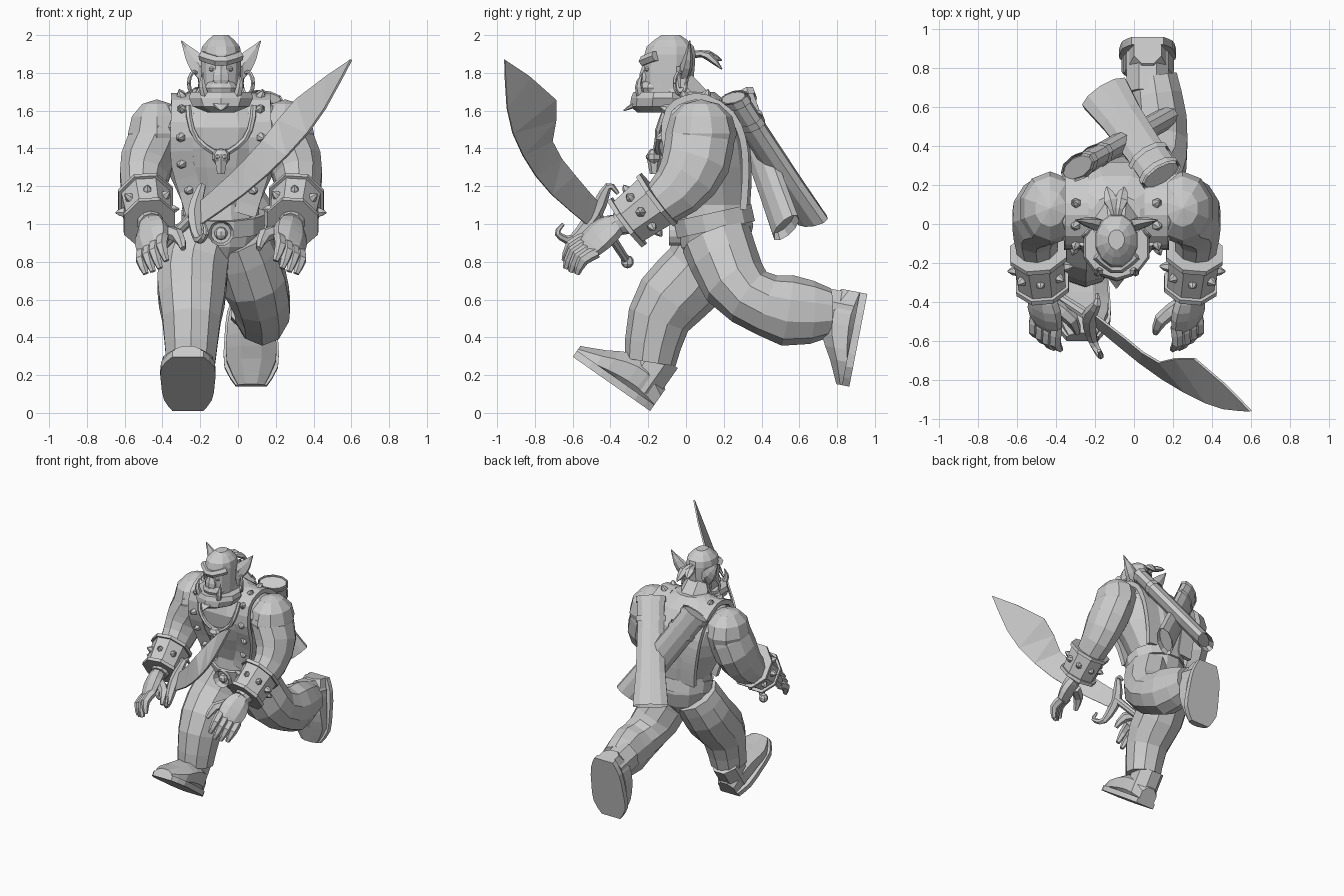
import bpy, bmesh, math
from mathutils import Vector
from mathutils.bvhtree import BVHTree

cube = bpy.data.objects.get("Cube")
if cube:
    bpy.data.objects.remove(cube)

GREY = (.6, .6, .6, 1)
grey = bpy.data.materials.new("plain grey")
grey.use_nodes = True
grey.diffuse_color = GREY
grey.node_tree.nodes["Principled BSDF"].inputs["Base Color"].default_value = GREY
MIDDLE = -.09  # x of the body's mirror plane
RIGHT, FORWARD, UP = Vector((1, 0, 0)), Vector((0, -1, 0)), Vector((0, 0, 1))


def finish(bm, name, pair=False):
    """Turn a bmesh into an object on the mid-plane, mirrored for paired parts."""
    bmesh.ops.recalc_face_normals(bm, faces=bm.faces)
    mesh = bpy.data.meshes.new(name)
    bm.to_mesh(mesh)
    bm.free()
    mesh.materials.append(grey)
    part = bpy.data.objects.new(name, mesh)
    part.location.x = MIDDLE
    bpy.context.collection.objects.link(part)
    if pair:
        mirror = part.modifiers.new("mirror", "MIRROR")
        mirror.use_mirror_merge = False
    return part


def sample(keys, t):
    """Smooth curve through evenly spaced numbers or vectors."""
    last = len(keys) - 1
    if last == 0:
        return keys[0]
    i = min(int(t * last + 1e-6), last - 1)
    f = t * last - i
    a, b, c, d = (keys[max(0, min(last, i + k))] for k in (-1, 0, 1, 2))
    return b + ((c - a) + ((a * 2 - b * 5 + c * 4 - d) + (b * 3 - a - c * 3 + d) * f) * f) * f / 2


def tube(name, path, widths, depths=None, rings=6, sides=8, ref=RIGHT, axis=None, pair=False, hollow=False):
    """Loft rings along a smooth path; widths run along ref, depths across it."""
    path = [Vector(p) for p in path]
    centres = [sample(path, i / (rings - 1)) for i in range(rings)]
    bm = bmesh.new()
    loops = []
    for i, centre in enumerate(centres):
        t = i / (rings - 1)
        along = axis or centres[min(i + 1, rings - 1)] - centres[max(i - 1, 0)]
        along = along.normalized()
        across = (ref - along * ref.dot(along)).normalized()
        other = along.cross(across)
        fit = 1 / math.cos(math.pi / sides)
        w = max(sample(widths, t), .003) * fit
        d = max(sample(depths or widths, t), .003) * fit
        turns = [(k + .5) * math.tau / sides for k in range(sides)]
        loops.append([bm.verts.new(centre + across * w * math.cos(q) + other * d * math.sin(q)) for q in turns])
    for low, high in zip(loops, loops[1:]):
        for k in range(sides):
            n = (k + 1) % sides
            bm.faces.new((low[k], low[n], high[n], high[k]))
    caps = [bm.faces.new(loops[0]), bm.faces.new(loops[-1])]
    if hollow:
        bmesh.ops.recalc_face_normals(bm, faces=bm.faces)
        bmesh.ops.inset_individual(bm, faces=caps, thickness=.015, depth=-.04)
    return finish(bm, name, pair)


def ball(name, centre, size, sides=10, pair=False):
    bm = bmesh.new()
    bmesh.ops.create_uvsphere(bm, u_segments=sides, v_segments=sides * 2 // 3, radius=1)
    bmesh.ops.scale(bm, vec=size, verts=bm.verts)
    bmesh.ops.translate(bm, vec=centre, verts=bm.verts)
    return finish(bm, name, pair)


def spike(name, base, out, height):
    ref = RIGHT if abs(out.x) < .7 else UP
    tube(name, [base, base + out * height], [.024, .018, 0], rings=3, sides=6, ref=ref, pair=True)


# Torso with pelvis, neck, belt and buckle
torso = tube("torso", [(0, .15, .8), (0, .15, 1.1), (0, .1, 1.4), (0, .05, 1.7)],
             [.1, .2, .2, .27, .33, .35, .12], [.12, .2, .19, .22, .24, .22, .1],
             rings=10, sides=12, axis=UP)
bm = bmesh.new()
bm.from_mesh(torso.data)
torso_tree = BVHTree.FromBMesh(bm)
bm.free()


def on_torso(start, direction):
    """Point and outward normal where a ray meets the torso."""
    point, normal = torso_tree.ray_cast(Vector(start), direction)[:2]
    return point, normal if normal.dot(direction) < 0 else -normal


tube("neck", [(0, .1, 1.5), (0, -.1, 1.8)], [.15, .09])
tube("belt", [(.01, .16, .97), (.01, .14, 1.06)], [.22], [.21], rings=2, sides=12)
tube("belt_buckle", [(0, 0, .95), (0, -.09, .95)], [.065], rings=2, sides=12, hollow=True)
ball("buckle_boss", (0, -.06, .95), (.035, .03, .035), 8)

# Studded harness straps over both shoulders
steps = [i / 4 for i in range(5)]
hits = [on_torso((sample([.12, .2, .2], t), -2, 1.05 + t * .55), -FORWARD) for t in steps]
hits += [on_torso((.2, y, 3), -UP) for y in (0, .1)]
hits += [on_torso((sample([.2, .14], t), 2, 1.58 - t / 2), FORWARD) for t in steps]
tube("harness_straps", [p + n * .01 for p, n in hits], [.06], [.018], rings=2 * len(hits) - 1, sides=4, pair=True)
for p, n in hits[1:8]:
    spike("strap_studs", p + n * .02, n, .04)

# Necklace with skull pendant
chain = []
for i in range(13):
    turn = math.pi * i / 12
    p, n = on_torso((.17 * math.cos(turn), -2, 1.62 - .24 * math.sin(turn)), -FORWARD)
    chain.append(p + n * .015)
tube("necklace", chain, [.014], rings=13, sides=6, ref=UP - FORWARD)
pendant = chain[6] + FORWARD * .02 - UP * .02
ball("skull_cranium", pendant, (.05, .04, .045), 8)
tube("skull_jaw", [pendant - UP * .09, pendant], [.02, .035], rings=3, sides=6)
ball("skull_brows", pendant + Vector((.02, -.035, 0)), (.015, .01, .013), 6, pair=True)

# Head, jaw and face
tube("head", [(0, -.1, 1.6), (0, -.08, 2)], [.09, .1, .105, .107, .1, .04], [.11, .13, .13, .135, .125, .05],
     rings=11, sides=12, axis=UP)
tube("lower_jaw", [(0, -.13, 1.59), (0, -.12, 1.7)], [.07, .15, .17, .16], [.12, .16, .16, .15],
     rings=4, sides=10, axis=UP)
tube("chin_tuft", [(0, -.24, 1.65), (0, -.33, 1.6)], [.07, 0], [.025, 0], rings=3, sides=6)
tube("brow_ridge", [(-.1, -.16, 1.89), (0, -.23, 1.86), (.1, -.16, 1.89)], [.025], sides=6, ref=UP)
tube("nose", [(0, -.2, 1.86), (0, -.22, 1.74)], [.02, .025, .045, .03], [.02, .025, .03, .02], sides=6)
ball("muzzle", (0, -.18, 1.72), (.09, .07, .05))
ball("eyes", (.045, -.2, 1.82), (.02, .02, .014), 8, pair=True)
tube("tusks", [(.085, -.24, 1.68), (.1, -.25, 1.74), (.095, -.23, 1.8)], [.02, .016, 0], sides=6, pair=True)
for tip in (-.05, .04):
    tube("topknot_tail", [(0, 0, 1.89), (tip / 2, .1, 1.9), (tip, .19, 1.84 - tip / 2)], [.02, .015, .035, 0],
         [.02, .015, .02, 0], sides=6)

# Ears and earrings
tube("ears", [(.08, -.01, 1.8), (.14, .01, 1.87), (.21, .02, 1.97)], [.05, .045, 0], [.03, .024, 0],
     sides=6, ref=RIGHT - UP / 2, pair=True)
tube("ear_lobes", [(.1, -.01, 1.83), (.11, -.02, 1.72)], [.02, .01], [.04, .015], rings=3, sides=6, pair=True)
hoop = [Vector((.14, -.03, 1.745)) + (RIGHT + FORWARD) * .03 * math.cos(t * math.tau) + UP * .06 * math.sin(t * math.tau)
        for t in (i / 12 for i in range(13))]
tube("earrings", hoop, [.009], rings=13, sides=6, ref=RIGHT - FORWARD, pair=True)

# Arms
ball("shoulders", (.34, .08, 1.48), (.16, .19, .18), pair=True)
tube("arms", [(.33, .08, 1.5), (.4, .04, 1.3), (.41, -.1, 1.13), (.37, -.36, 1)],
     [.13, .14, .12, .1, .06], [.17, .175, .15, .11, .06], rings=8, sides=10, pair=True)

# Spiked wrist cuffs
cuff_back, cuff_front = Vector((.4, -.15, 1.13)), Vector((.38, -.31, 1.01))
cuff_axis = (cuff_front - cuff_back).normalized()
tube("wrist_cuffs", [cuff_back, cuff_front], [.13, .12], [.15, .13], rings=2, pair=True)
for end, size in ((cuff_back, .145), (cuff_front, .135)):
    tube("cuff_rims", [end - cuff_axis * .01, end + cuff_axis * .015], [size], [size * 1.13], rings=2, pair=True)
side = (RIGHT - cuff_axis * RIGHT.dot(cuff_axis)).normalized()
for i in range(8):
    turn = i * math.tau / 8
    out = side * math.cos(turn) + cuff_axis.cross(side) * math.sin(turn)
    spike("cuff_spikes", cuff_back.lerp(cuff_front, .5) + out * .125, out, .045)

# Hands, rolled so the thumb side leads
roll = Vector((.75, .4, -.53))
tube("palms", [(.375, -.36, 1), (.37, -.44, .95), (.36, -.53, .87)], [.06, .09, .1, .085], [.05, .05, .045, .03],
     ref=roll, pair=True)
for i in range(4):
    knuckle = Vector((.36, -.5, .89)) + roll * (i - 1.5) * .048
    length = 1 - abs(i - 1.2) * .1
    bend, tip = (knuckle + Vector(d) * length for d in ((.01, -.09, -.05), (-.02, -.13, -.14)))
    tube("fingers", [knuckle, bend, tip], [.028, .028, .014], rings=5, sides=6, pair=True)
tube("thumbs", [(.32, -.42, .96), (.23, -.49, .94), (.2, -.56, .87)], [.035, .032, .014], rings=5, sides=6, ref=UP,
     pair=True)

# Trouser legs, one forward and one trailing
tube("front_leg", [(-.1, .15, .93), (-.15, .05, .74), (-.155, -.13, .53), (-.16, -.19, .27)],
     [.16, .18, .18, .15, .13], [.17, .175, .185, .155, .13], rings=8, sides=10)
tube("back_leg", [(.09, .16, .92), (.19, .28, .66), (.22, .5, .55), (.19, .76, .53)],
     [.16, .17, .15, .14, .12], [.18, .17, .15, .18, .125], rings=8, sides=10)


# Boots, laid out from the heel along the toe and sole directions
def boot(name, heel, pitch):
    heel = Vector(heel)
    toe = FORWARD * math.cos(pitch) + UP * math.sin(pitch)
    top = UP * math.cos(pitch) - FORWARD * math.sin(pitch)
    widths, heights = [.07, .115, .13, .13, .07], [.07, .11, .1, .065, .035]
    ankle = heel + toe * .125
    tube(name + "_boot_foot", [heel + toe * i / 8 + top * h for i, h in enumerate(heights)], widths, heights,
         rings=9, axis=toe)
    tube(name + "_boot_sole", [heel + top * .02, heel + toe / 2 + top * .02], [w + .012 for w in widths], [.02],
         rings=9, sides=4, axis=toe)
    tube(name + "_boot_shaft", [ankle + top * .06, ankle + top * .27], [.108], [.115], rings=2)


boot("front", (-.175, -.19, .01), math.radians(35))
boot("back", (.16, .96, .63), math.radians(-79))


# Map cases crossed on the back, with hollow mouths
def map_case(name, top, bottom, size, flare):
    top, bottom = Vector(top), Vector(bottom)
    look = {"ref": RIGHT - FORWARD * .6, "sides": 10, "hollow": True}
    tube(name, [top, bottom], [size, size, size * flare], [size * .55], rings=4, **look)
    for start in (0, .18):
        ends = [top.lerp(bottom, start + step) for step in (0, .05)]
        tube(name + "_band", ends, [size * 1.1], [size * .62], rings=2, **look)


map_case("outer_map_case", (.23, .25, 1.67), (-.06, .67, 1.02), .1, 1.3)
map_case("inner_map_case", (-.2, .29, 1.66), (.23, .53, .98), .1, 1.1)

# Curved sword in the right hand
spine = [(-.13, -.45, 1.1), (.05, -.59, 1.26), (.22, -.71, 1.44), (.4, -.69, 1.66), (.69, -.96, 1.87)]
edge = [(-.1, -.53, 1), (.2, -.77, 1.22), (.49, -.93, 1.52), (.69, -.96, 1.87)]
bm = bmesh.new()
rows = [[bm.verts.new(sample([Vector(p) for p in line], i / 8)) for i in range(9)] for line in (spine, edge)]
for i in range(8):
    a, b, c, d = rows[0][i], rows[0][i + 1], rows[1][i + 1], rows[1][i]
    bm.faces.new((a, b, d))
    bm.faces.new((b, c, d))
bmesh.ops.remove_doubles(bm, verts=bm.verts, dist=.001)
thickness = finish(bm, "sword_blade").modifiers.new("thickness", "SOLIDIFY")
thickness.thickness = .012
thickness.offset = 0
pommel = Vector((-.39, -.31, .8))
tube("sword_grip", [pommel, (-.13, -.48, 1.06)], [.02, .028], rings=3)
ball("sword_pommel", pommel, (.035, .035, .035), 8)
tube("sword_guard", [(-.1, -.36, 1.16), (-.1, -.41, 1.2), (-.14, -.48, 1.06), (-.12, -.6, .92), (-.08, -.68, .95),
                     (-.09, -.65, 1)], [.008, .018, .035, .022, .014, .008], rings=16, sides=6)
